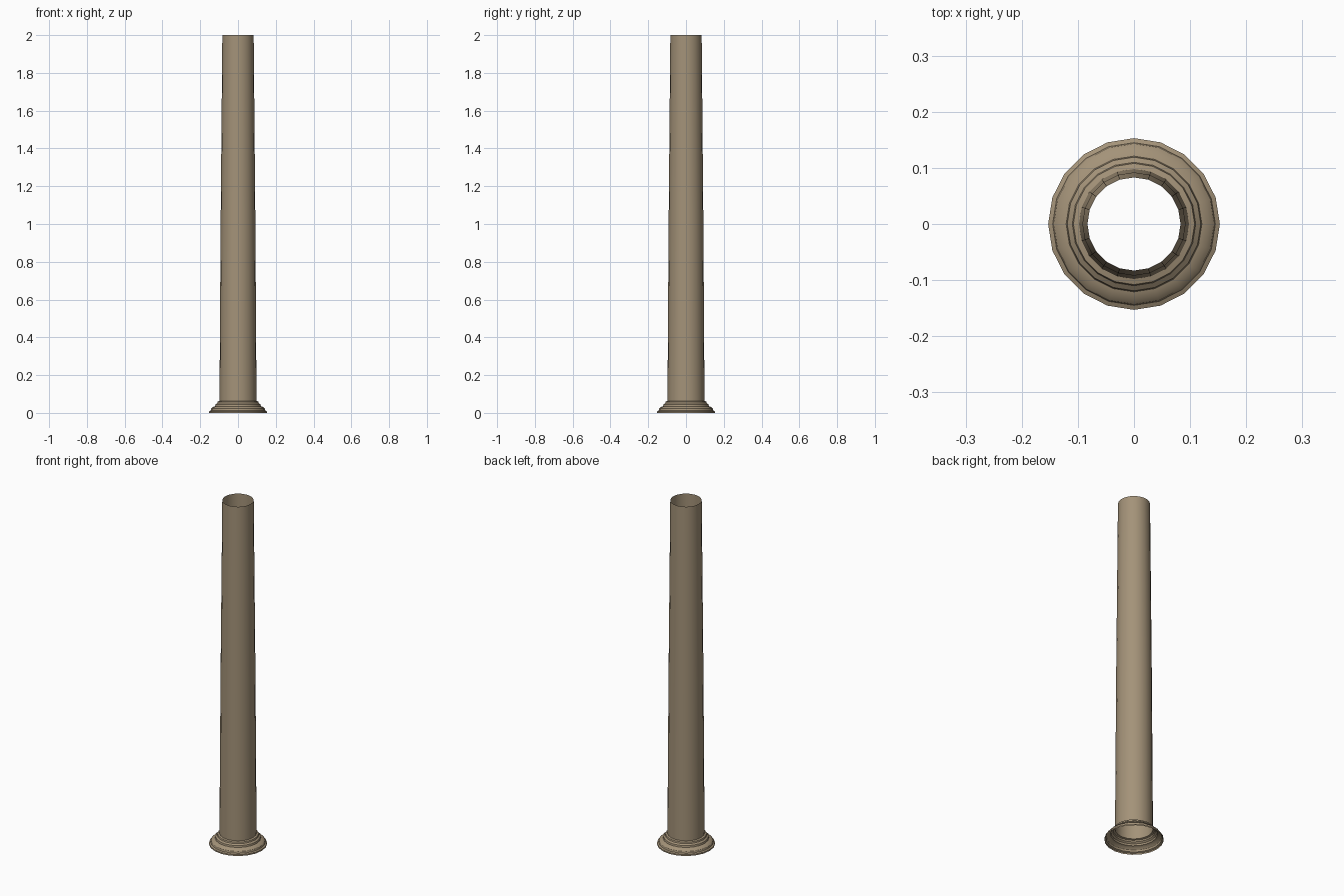
import bpy, bmesh, math

if "Cube" in bpy.data.objects:
    bpy.data.objects.remove(bpy.data.objects["Cube"])

SIDES = 20

stone = bpy.data.materials.new("tan_stone")
stone.diffuse_color = (0.37, 0.29, 0.19, 1)
stone.use_nodes = True
stone.node_tree.nodes["Principled BSDF"].inputs["Base Color"].default_value = stone.diffuse_color


def lathe(name, profile):
    """Open surface of revolution from (radius, height) points."""
    bm = bmesh.new()
    rings = []
    for r, z in profile:
        rings.append([bm.verts.new((r * math.sin(2 * math.pi * i / SIDES),
                                    r * math.cos(2 * math.pi * i / SIDES), z))
                      for i in range(SIDES)])
    for a, b in zip(rings, rings[1:]):
        for i in range(SIDES):
            j = (i + 1) % SIDES
            bm.faces.new((a[j], a[i], b[i], b[j]))
    bmesh.ops.recalc_face_normals(bm, faces=bm.faces)
    # make sure the open surface faces outward
    if sum(f.normal.x * f.calc_center_median().x + f.normal.y * f.calc_center_median().y
           for f in bm.faces) < 0:
        bmesh.ops.reverse_faces(bm, faces=bm.faces)
    me = bpy.data.meshes.new(name)
    bm.to_mesh(me)
    bm.free()
    me.materials.append(stone)
    ob = bpy.data.objects.new(name, me)
    bpy.context.collection.objects.link(ob)
    bpy.context.view_layer.objects.active = ob
    ob.select_set(True)
    bpy.ops.object.shade_smooth_by_angle(angle=math.radians(30))
    ob.select_set(False)
    return ob


# Stepped, moulded foot
lathe("column_base", [(0.153, 0.0), (0.153, 0.008), (0.145, 0.012), (0.143, 0.022),
                      (0.134, 0.031), (0.121, 0.035), (0.119, 0.045), (0.110, 0.052),
                      (0.108, 0.060), (0.098, 0.063)])

# Hollow tapering shaft, open at the top
lathe("column_shaft", [(0.098, 0.063), (0.092, 1.0), (0.083, 2.0)])
